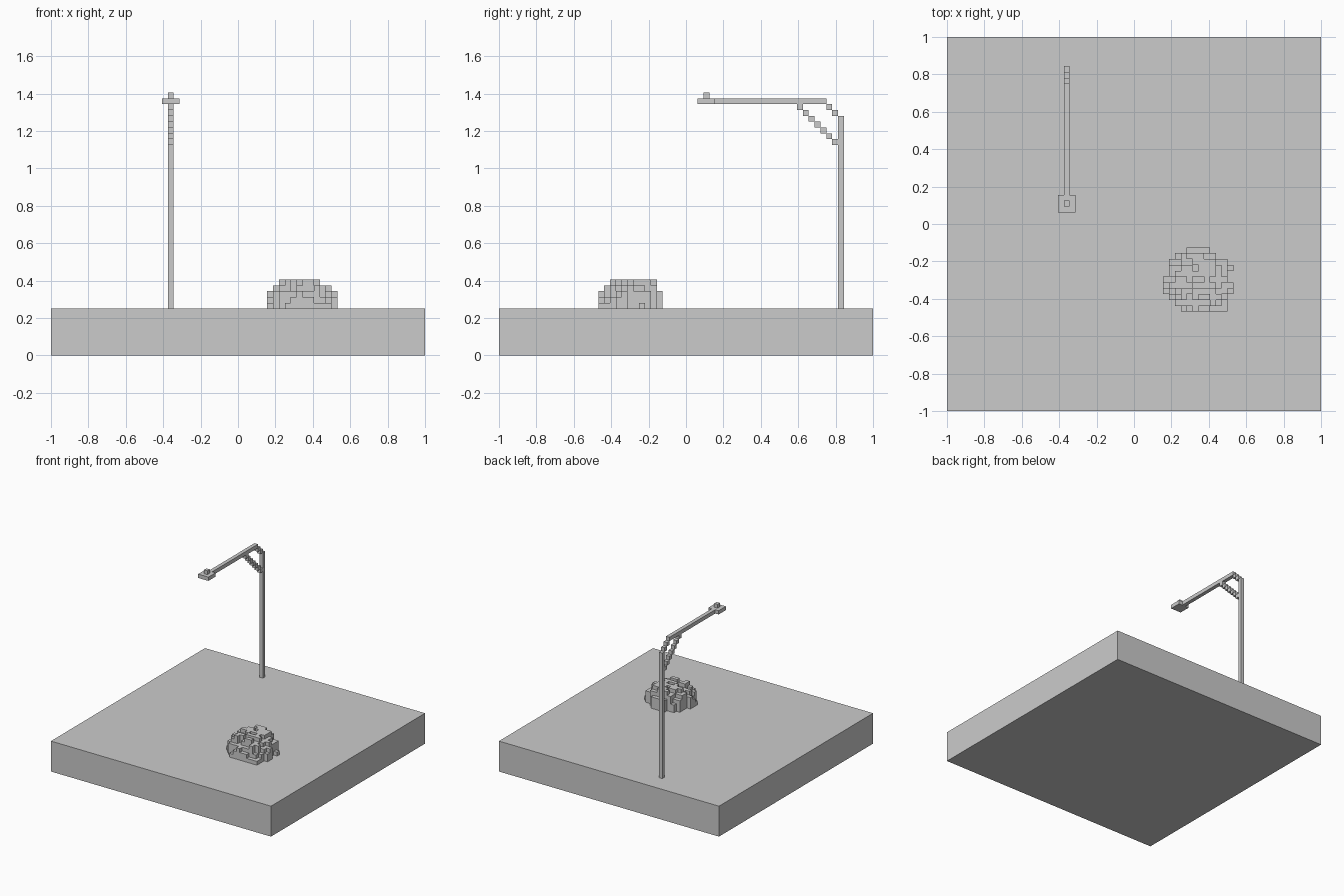
import bpy, bmesh, random
from math import sqrt
from mathutils import Vector

if "Cube" in bpy.data.objects:
    bpy.data.objects.remove(bpy.data.objects["Cube"])

V = 1 / 32  # voxel size
random.seed(4)


def box(bm, lo, hi):
    """Add a box given in voxel coordinates."""
    ret = bmesh.ops.create_cube(bm, size=1)
    for v in ret["verts"]:
        v.co = Vector([(lo[i] if v.co[i] < 0 else hi[i]) * V for i in range(3)])


def finish(name, bm):
    mesh = bpy.data.meshes.new(name)
    bm.to_mesh(mesh)
    bm.free()
    obj = bpy.data.objects.new(name, mesh)
    bpy.context.collection.objects.link(obj)
    return obj


def boxes(name, parts):
    bm = bmesh.new()
    for lo, hi in parts:
        box(bm, lo, hi)
    return finish(name, bm)


def voxels(name, cells):
    """Build only the exposed faces of a set of voxel cells."""
    bm = bmesh.new()
    for c in cells:
        for axis in range(3):
            for side in (0, 1):
                n = list(c)
                n[axis] += 1 if side else -1
                if tuple(n) in cells:
                    continue
                u, w = (axis + 1) % 3, (axis + 2) % 3
                quad = [(0, 0), (1, 0), (1, 1), (0, 1)]
                verts = []
                for a, b in (quad if side else quad[::-1]):
                    p = list(c)
                    p[axis] += side
                    p[u] += a
                    p[w] += b
                    verts.append(bm.verts.new(Vector(p) * V))
                bm.faces.new(verts)
    bmesh.ops.remove_doubles(bm, verts=bm.verts, dist=1e-5)
    return finish(name, bm)


# Ground slab
boxes("ground_slab", [((-32, -32, 0), (32, 32, 8))])

# Street lamp: post, arm, head and knob
boxes("lamp_post", [((-12, 26, 8), (-11, 27, 41))])
boxes("lamp_arm", [((-12, 5, 43), (-11, 24, 44))])
boxes("lamp_head", [((-13, 2, 43), (-10, 5, 44))])
boxes("lamp_knob", [((-12, 3, 44), (-11, 4, 45))])

# Stepped corner and diagonal brace
voxels("lamp_corner", {(-12, 24 + i, 42 - i) for i in range(2)})
voxels("lamp_brace", {(-12, 19 + i, 42 - i) for i in range(7)})

# Bush: ragged dome, one (first, last) column span per row from back to front
spans = [(9, 12), (7, 13), (6, 15), (6, 16), (6, 15), (5, 15),
         (5, 16), (5, 16), (6, 15), (7, 15), (8, 15)]
bush = set()
for r, (a, b) in enumerate(spans):
    y = -5 - r
    for x in range(a, b + 1):
        d = sqrt((x - 10.5) ** 2 + (y + 9.5) ** 2) / 6.3
        h = 5.3 * sqrt(max(0, 1 - d * d)) + random.uniform(-0.9, 0.7)
        for k in range(max(1, min(5, round(h)))):
            bush.add((x, y, 8 + k))
voxels("bush", bush)
